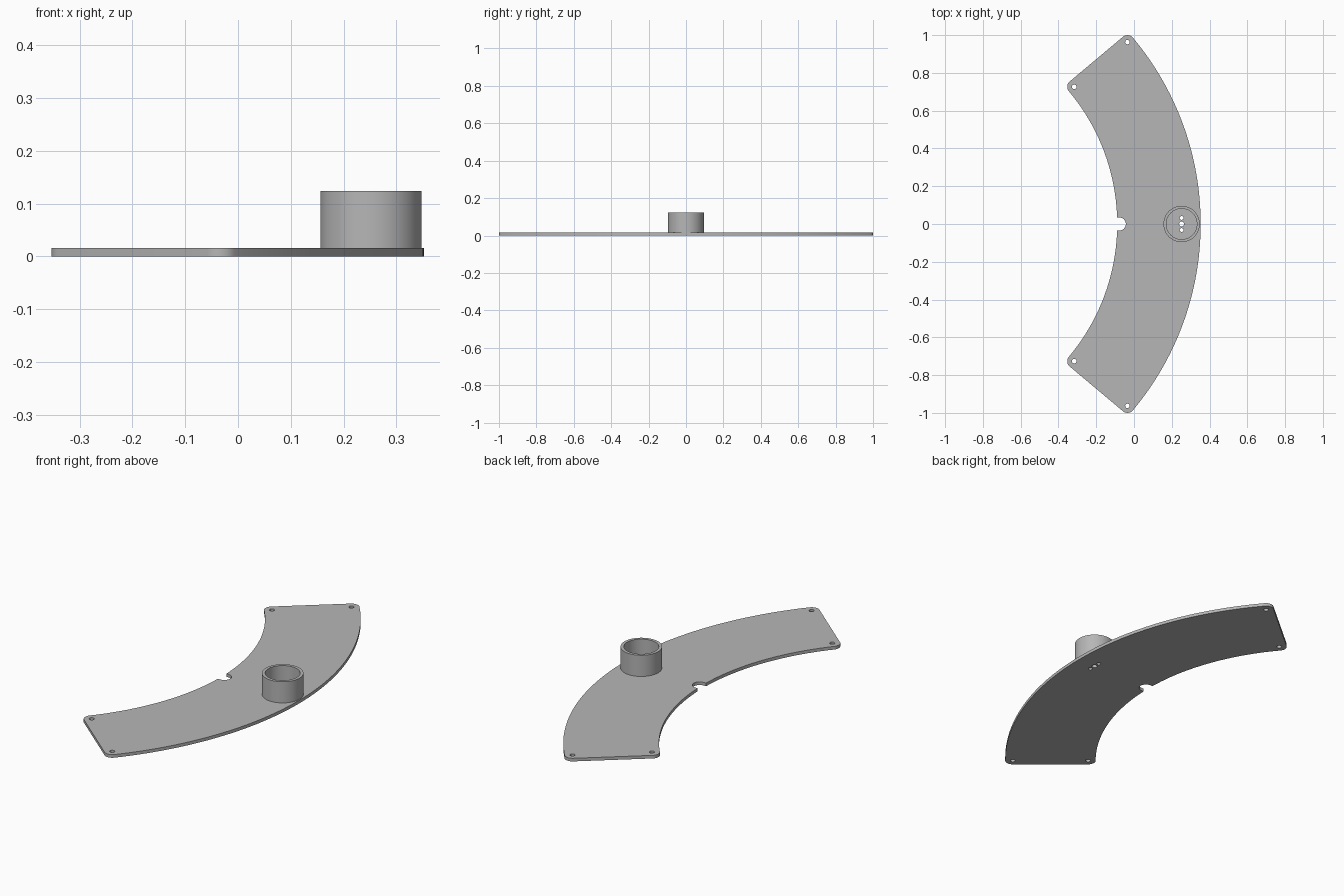
import bpy, bmesh
from math import sin, cos, asin, radians, pi
from mathutils import Vector

if "Cube" in bpy.data.objects:
    bpy.data.objects.remove(bpy.data.objects["Cube"], do_unlink=True)

CENTRE_X = -1.182            # centre of the curved plate
R_OUT, R_IN = 1.498, 1.130   # radii of the corner hole circles
MARGIN = 0.037               # rim beyond the hole centres
HALF = radians(40)
THICK = 0.016
CUP_X, CUP_TOP = 0.252, 0.124
NOTCH_R, NOTCH_X = 0.034, -0.077

grey = bpy.data.materials.new("plain grey")
grey.use_nodes = True
colour = (0.47, 0.47, 0.47, 1)
grey.diffuse_color = colour
grey.node_tree.nodes["Principled BSDF"].inputs["Base Color"].default_value = colour


def arc(cx, cy, r, a0, a1, n):
    return [Vector((cx + r * cos(a0 + (a1 - a0) * i / n),
                    cy + r * sin(a0 + (a1 - a0) * i / n))) for i in range(n + 1)]


def circle(cx, cy, r, n=24):
    return arc(cx, cy, r, 0, 2 * pi, n)[:-1]


def polar(r, a):
    return CENTRE_X + r * cos(a), r * sin(a)


def extruded(name, loops, z0, z1):
    """Fill the outline (first loop) around its holes and give it height."""
    bm = bmesh.new()
    edges = []
    for loop in loops:
        verts = [bm.verts.new((p.x, p.y, z0)) for p in loop]
        edges += [bm.edges.new((v, verts[i - 1])) for i, v in enumerate(verts)]
    bmesh.ops.triangle_fill(bm, edges=edges, use_beauty=True)
    top = bmesh.ops.extrude_face_region(bm, geom=bm.faces[:], use_keep_orig=True)
    verts = [g for g in top["geom"] if isinstance(g, bmesh.types.BMVert)]
    bmesh.ops.translate(bm, verts=verts, vec=(0, 0, z1 - z0))
    bmesh.ops.recalc_face_normals(bm, faces=bm.faces[:])
    mesh = bpy.data.meshes.new(name)
    bm.to_mesh(mesh)
    bm.free()
    mesh.materials.append(grey)
    obj = bpy.data.objects.new(name, mesh)
    bpy.context.collection.objects.link(obj)
    bpy.ops.object.select_all(action="DESELECT")
    obj.select_set(True)
    bpy.context.view_layer.objects.active = obj
    bpy.ops.object.shade_smooth_by_angle(angle=radians(30))
    return obj


# Plate outline: outer arc, rounded corners, inner arc broken by the notch
q = pi / 2
r_edge = R_IN - MARGIN
gap = asin(NOTCH_R / r_edge)
outline = arc(CENTRE_X, 0, R_OUT + MARGIN, -HALF, HALF, 72)
outline += arc(*polar(R_OUT, HALF), MARGIN, HALF, HALF + q, 10)[1:]
outline += arc(*polar(R_IN, HALF), MARGIN, HALF + q, HALF + 2 * q, 10)
outline += arc(CENTRE_X, 0, r_edge, HALF, gap, 36)[1:]
outline += arc(NOTCH_X, 0, NOTCH_R, q, -q, 20)
outline += arc(CENTRE_X, 0, r_edge, -gap, -HALF, 36)
outline += arc(*polar(R_IN, -HALF), MARGIN, 2 * q - HALF, 3 * q - HALF, 10)[1:]
outline += arc(*polar(R_OUT, -HALF), MARGIN, 3 * q - HALF, 4 * q - HALF, 10)[:-1]

# Corner screw holes and the row of wire holes under the cup
holes = [circle(*polar(r, a), 0.012) for r in (R_OUT, R_IN) for a in (HALF, -HALF)]
holes += [circle(CUP_X, y, r) for y, r in ((-0.032, 0.010), (0, 0.013), (0.032, 0.010))]
extruded("curved_plate", [outline] + holes, 0, THICK)

# Open round cup standing on the plate
extruded("round_cup", [circle(CUP_X, 0, 0.096, 64), circle(CUP_X, 0, 0.081, 64)],
         THICK, CUP_TOP)
